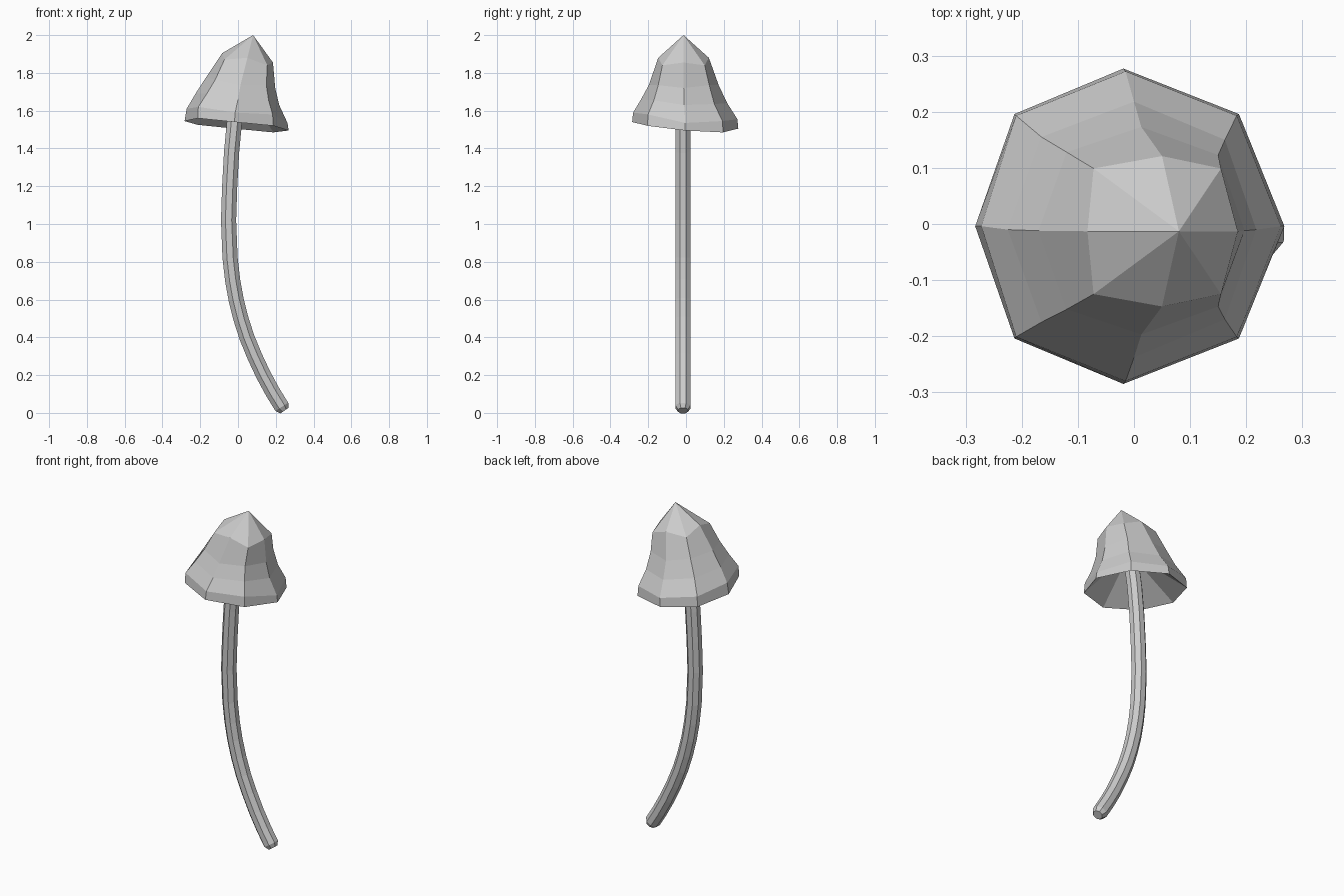
import bpy
import bmesh
import math
from mathutils import Vector

if "Cube" in bpy.data.objects:
    bpy.data.objects.remove(bpy.data.objects["Cube"])


def make_object(name, bm):
    bmesh.ops.recalc_face_normals(bm, faces=bm.faces)
    mesh = bpy.data.meshes.new(name)
    bm.to_mesh(mesh)
    bm.free()
    obj = bpy.data.objects.new(name, mesh)
    bpy.context.collection.objects.link(obj)
    return obj


def bridge(bm, a, b):
    n = len(a)
    for i in range(n):
        j = (i + 1) % n
        bm.faces.new((a[i], a[j], b[j], b[i]))


def fan(bm, ring, tip):
    for i in range(len(ring)):
        bm.faces.new((ring[i], ring[(i + 1) % len(ring)], tip))


# Cap rings: (centre y, back drop, half outline from left over the front to right)
cap_rings = [
    (-0.013, 0.0, [(-.083, 0, 1.905), (-.072, .112, 1.87), (.05, .134, 1.88),
                   (.155, .112, 1.84), (.185, 0, 1.855)]),
    (-0.012, 0.0, [(-.17, 0, 1.775), (-.12, .14, 1.765), (.013, .185, 1.735),
                   (.15, .135, 1.735), (.197, 0, 1.72)]),
    (-0.010, 0.02, [(-.225, 0, 1.69), (-.165, .165, 1.69), (0, .228, 1.66),
                    (.162, .16, 1.655), (.218, 0, 1.63)]),
    (-0.004, 0.035, [(-.272, 0, 1.61), (-.21, .197, 1.62), (-.015, .276, 1.59),
                     (.183, .197, 1.58), (.262, 0, 1.535)]),
    (-0.004, 0.035, [(-.283, 0, 1.545), (-.213, .2, 1.56), (-.019, .281, 1.54),
                     (.187, .2, 1.52), (.268, 0, 1.495)]),
]
bm = bmesh.new()
rings = []
for cy, drop, half in cap_rings:
    front = [(x, cy - y, z) for x, y, z in half]
    back = [(x, cy + y, z - drop) for x, y, z in half[-2:0:-1]]
    rings.append([bm.verts.new(p) for p in front + back])
fan(bm, rings[0], bm.verts.new((.08, -.013, 2.0)))
for a, b in zip(rings, rings[1:]):
    bridge(bm, a, b)

# Hollow underside of the cap
hub = Vector((.02, -.014, 1.75))
lip = [bm.verts.new(v.co.lerp(hub, .08)) for v in rings[-1]]
bridge(bm, rings[-1], lip)
fan(bm, lip, bm.verts.new(hub))
make_object("cap", bm)

# Curved stem: (x, z, radius) from the rounded foot to inside the cap
path = [(.246, .012, .027), (.232, .032, .041), (.184, .11, .041), (.135, .2, .041),
        (.088, .3, .041), (.047, .4, .041), (.015, .5, .041), (-.01, .6, .041),
        (-.028, .7, .041), (-.042, .82, .041), (-.05, 1.02, .041),
        (-.044, 1.2, .041), (-.034, 1.38, .041), (-.018, 1.55, .041), (.015, 1.76, .041)]
bm = bmesh.new()
stem = []
for i, (x, z, r) in enumerate(path):
    x0, z0, _ = path[max(i - 1, 0)]
    x1, z1, _ = path[min(i + 1, len(path) - 1)]
    t = Vector((x1 - x0, 0, z1 - z0)).normalized()
    side = Vector((t.z, 0, -t.x))
    up = Vector((0, 1, 0))
    centre = Vector((x, -.016, z))
    ring = []
    for k in range(8):
        a = math.radians(45 * k + 22.5)
        ring.append(bm.verts.new(centre + r * 1.06 * (side * math.cos(a) + up * math.sin(a))))
    stem.append(ring)
for a, b in zip(stem, stem[1:]):
    bridge(bm, a, b)
bm.faces.new(stem[0])
bm.faces.new(stem[-1])
make_object("stem", bm)
